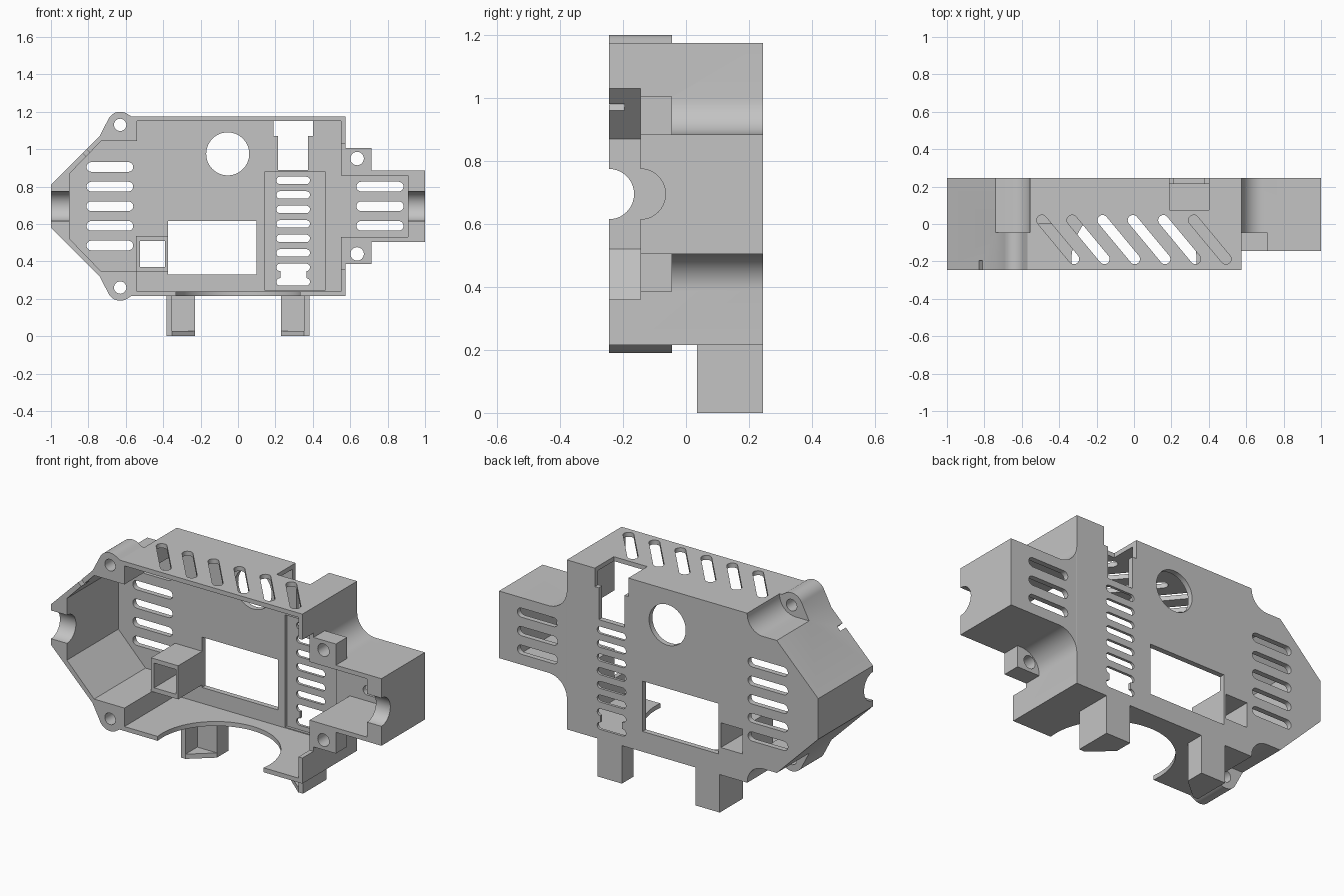
import bpy, bmesh
from math import sin, cos, pi, radians
from mathutils import Vector

if "Cube" in bpy.data.objects:
    bpy.data.objects.remove(bpy.data.objects["Cube"], do_unlink=True)

grey = bpy.data.materials.new("plain_grey")
grey.use_nodes = True
COLOUR = (0.55, 0.55, 0.55, 1)
grey.diffuse_color = COLOUR
grey.node_tree.nodes["Principled BSDF"].inputs["Base Color"].default_value = COLOUR


def prism(name, pts, lo, hi, axis="y"):
    """Extrude a closed outline between lo and hi along an axis."""
    place = {"x": lambda u, v, t: (t, u, v),
             "y": lambda u, v, t: (u, t, v),
             "z": lambda u, v, t: (u, v, t)}[axis]
    bm = bmesh.new()
    face = bm.faces.new([bm.verts.new(place(u, v, lo)) for u, v in pts])
    ext = bmesh.ops.extrude_face_region(bm, geom=[face])["geom"]
    move = Vector(place(0, 0, hi - lo))
    bmesh.ops.translate(bm, vec=move, verts=[g for g in ext if isinstance(g, bmesh.types.BMVert)])
    bmesh.ops.recalc_face_normals(bm, faces=bm.faces)
    mesh = bpy.data.meshes.new(name)
    bm.to_mesh(mesh)
    bm.free()
    mesh.materials.append(grey)
    ob = bpy.data.objects.new(name, mesh)
    bpy.context.collection.objects.link(ob)
    return ob


def arc(cx, cy, r, a0, a1, n=12):
    return [(cx + r * cos(radians(a0 + (a1 - a0) * i / n)),
             cy + r * sin(radians(a0 + (a1 - a0) * i / n))) for i in range(n + 1)]


def circle(cx, cy, r, n=40):
    return arc(cx, cy, r, 0, 360, n)[:-1]


def rect(x0, x1, y0, y1):
    return [(x0, y0), (x1, y0), (x1, y1), (x0, y1)]


def slot(x0, x1, z, h):
    r = h / 2
    return arc(x1 - r, z, r, -90, 90, 10) + arc(x0 + r, z, r, 90, 270, 10)


def combine(target, parts, operation="DIFFERENCE"):
    """Apply booleans to the target and drop the helper objects."""
    for p in parts:
        p.hide_render = True
        m = target.modifiers.new("bool", "BOOLEAN")
        m.operation, m.object, m.solver = operation, p, "EXACT"
    dg = bpy.context.evaluated_depsgraph_get()
    mesh = bpy.data.meshes.new_from_object(target.evaluated_get(dg))
    target.modifiers.clear()
    target.data = mesh
    for p in parts:
        bpy.data.objects.remove(p, do_unlink=True)


MID = 0.695
FRONT, BACK, PANEL = -0.245, 0.245, 0.215


def flip(pts):
    return [(x, 2 * MID - z) for x, z in pts]


def mirrored(upper):
    """Close an upper outline with its reflection about the middle height."""
    return upper + flip(upper)[::-1]


# Main casing with concave corners at the tapered end
casing = prism("casing", mirrored(
    [(-1, 0.81), (-0.74, 1.07)] + arc(-0.655, 1.17, 0.1, -90, 0)
    + [(-0.555, 1.175), (0.575, 1.175)]), FRONT, BACK)
# Narrow end box flaring into the casing, plus screw tabs and ears
end_box = prism("end_box", mirrored(
    [(0.56, 1.0)] + arc(0.69, 1.0, 0.115, 180, 270) + [(1, 0.885)]), -0.145, BACK)
ear = [(-0.74, 1.07)] + arc(-0.63, 1.13, 0.07, 155, 55, 16) + [(-0.57, 1.175), (-0.545, 1.175),
                                                               (-0.545, 1.055), (-0.725, 1.055)]
tab = rect(0.56, 0.715, 0.87, 1.005)
adds = [end_box]
for f in (list, flip):
    adds.append(prism("ear", f(ear), FRONT, -0.045))
    adds.append(prism("tab", f(tab), -0.145, -0.045))
combine(casing, adds, "UNION")

# Hollow interior
cuts = [
    prism("cavity", mirrored([(-0.9, 0.87), (-0.73, 1.045), (-0.54, 1.045),
                              (-0.54, 1.15), (0.55, 1.15)]), -0.3, PANEL),
    prism("end_cavity", rect(0.5, 0.91, 0.53, 0.86), -0.3, PANEL),
    prism("side_gap", rect(0.53, 0.6, 0.36, 1.03), -0.3, -0.145),
]
# Cable channels at both ends, screw holes
cuts += [prism("channel", circle(FRONT, MID, 0.08), -1.1, -0.85, "x"),
         prism("channel", circle(-0.145, MID, 0.08), 0.85, 1.1, "x")]
for f in (list, flip):
    cuts += [prism("hole", f(circle(-0.63, 1.13, 0.033, 24)), -0.3, 0.0),
             prism("hole", f(circle(0.637, 0.95, 0.036, 24)), -0.3, -0.03)]
# Small cable notch in the upper taper
cuts.append(prism("notch", [(-0.87, 1.02), (-0.85, 1.04), (-0.75, 0.94), (-0.77, 0.92)], -0.3, -0.195))
combine(casing, cuts)

# Back panel openings
cuts = [prism("window", rect(-0.375, 0.1, 0.33, 0.615), 0.1, 0.3),
        prism("round_window", circle(-0.055, 0.975, 0.115, 56), 0.1, 0.3),
        prism("socket_window", rect(-0.525, -0.39, 0.37, 0.51), 0.1, 0.3),
        prism("recess", rect(0.145, 0.465, 0.245, 0.88), 0.15, 0.23),
        prism("port_low", rect(0.215, 0.375, 0.89, 1.1), 0.15, 0.3),
        prism("port_top", rect(0.19, 0.4, 1.07, 1.3), 0.075, 0.3)]
for i in range(5):
    z = MID + (i - 2) * 0.105
    cuts.append(prism("vent", slot(-0.81, -0.56, z, 0.052), 0.1, 0.3))
    if 0 < i < 4:
        cuts.append(prism("vent", slot(0.633, 0.885, z, 0.052), 0.1, 0.3))
for i in range(8):
    cuts.append(prism("vent", slot(0.205, 0.385, 0.833 - i * 0.0775, 0.04), 0.1, 0.3))
cuts.append(prism("vent_bridge", rect(0.228, 0.365, 0.29, 0.368), 0.1, 0.3))
# Slanted vents in the top wall
for i in range(6):
    x, r = -0.493 + i * 0.1625, 0.028
    pts = arc(x, 0.02, r, 37, 217, 10) + arc(x + 0.172, -0.187, r, 217, 397, 10)
    cuts.append(prism("top_vent", pts, 1.1, 1.3, "z"))
# Round bite in the bottom wall
cuts.append(prism("bottom_bite", circle(0, -0.2, 0.335, 72), 0.1, 0.3, "z"))
combine(casing, cuts)

# Square socket tube inside the casing
tube = prism("socket_tube", rect(-0.545, -0.375, 0.345, 0.535), 0, 0.22)
combine(tube, [prism("tube_hole", rect(-0.525, -0.39, 0.37, 0.51), -0.1, 0.3)])

# Feet: chamfered blocks with a pocket above a thin floor
parts = [casing, tube]
for side, name in ((-1, "right_foot"), (1, "left_foot")):
    foot = prism(name, [(side * x, y) for x, y in
                        [(0.383, 0.035), (0.353, 0.035), (0.23, 0.14), (0.23, BACK), (0.383, BACK)]],
                 0, 0.216, "z")
    xs = sorted((side * 0.353, side * 0.2))
    combine(foot, [prism("pocket", rect(xs[0], xs[1], 0, 0.14), 0.027, 0.3, "z")])
    parts.append(foot)

# Smooth the round walls, keep edges sharp
bpy.ops.object.select_all(action="DESELECT")
for ob in parts:
    ob.select_set(True)
bpy.context.view_layer.objects.active = casing
bpy.ops.object.shade_smooth_by_angle(angle=radians(30))
